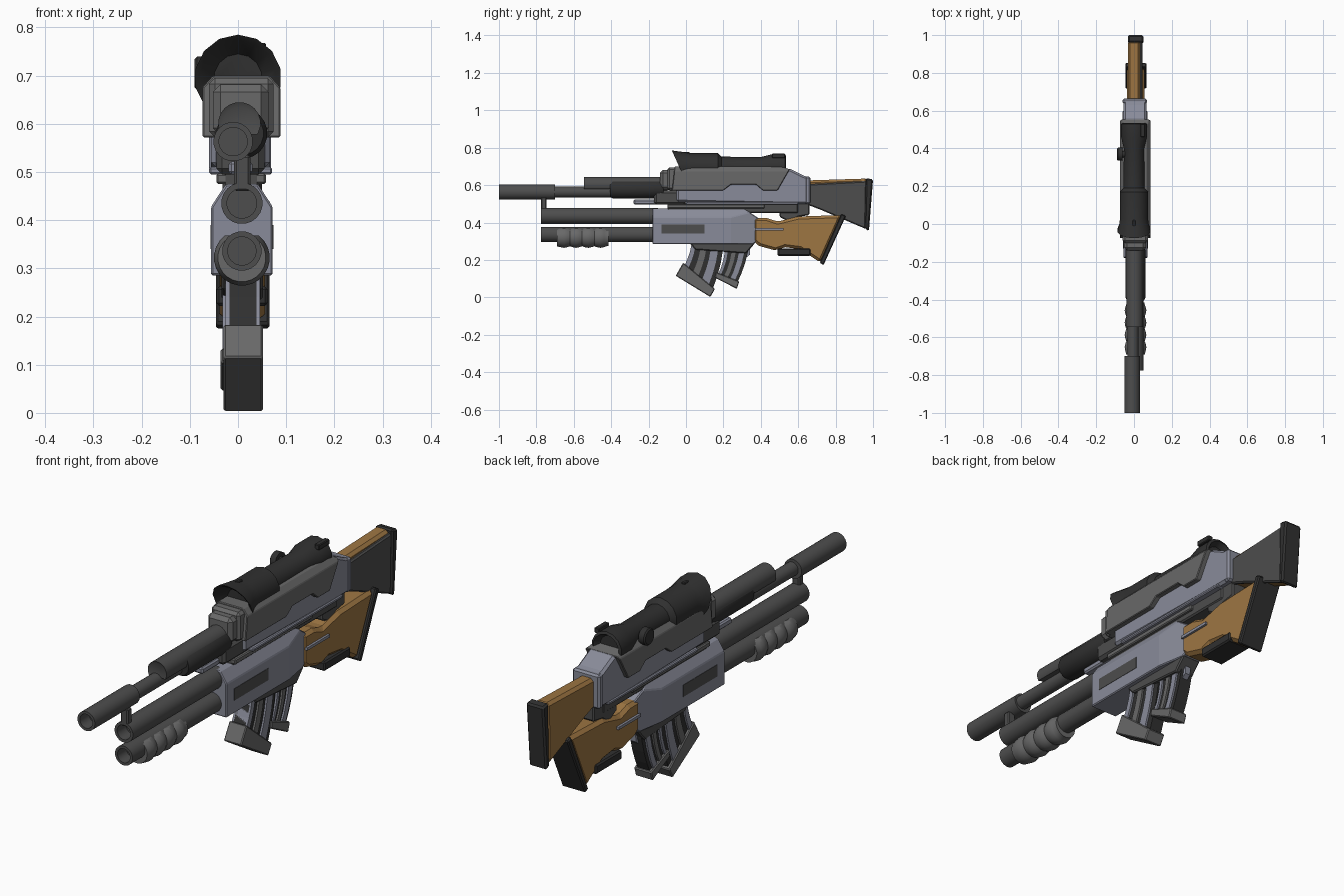
import bpy, bmesh, math
from mathutils import Vector

if "Cube" in bpy.data.objects:
    bpy.data.objects.remove(bpy.data.objects["Cube"])


def mat(name, r, g, b):
    m = bpy.data.materials.new(name)
    m.diffuse_color = (r, g, b, 1)
    m.use_nodes = True
    m.node_tree.nodes["Principled BSDF"].inputs["Base Color"].default_value = m.diffuse_color
    return m


STEEL = mat("blue_steel", .25, .26, .32)
GREY = mat("mid_grey", .14, .14, .14)
DARK = mat("dark_grey", .075, .075, .075)
BLACK = mat("black", .03, .03, .03)
WOOD = mat("wood", .34, .18, .055)


def finish(name, bm, m, bevel=0, smooth=False, cuts=()):
    # each cut trims everything on the outer side of a plane and caps it
    for co, no in cuts:
        r = bmesh.ops.bisect_plane(bm, geom=bm.verts[:] + bm.edges[:] + bm.faces[:], dist=1e-5,
                                   plane_co=co, plane_no=no, clear_outer=True)
        edges = [e for e in r["geom_cut"] if isinstance(e, bmesh.types.BMEdge)]
        bmesh.ops.holes_fill(bm, edges=edges)
    bmesh.ops.recalc_face_normals(bm, faces=bm.faces)
    me = bpy.data.meshes.new(name)
    bm.to_mesh(me)
    bm.free()
    me.materials.append(m)
    ob = bpy.data.objects.new(name, me)
    bpy.context.collection.objects.link(ob)
    if bevel:
        b = ob.modifiers.new("bevel", "BEVEL")
        b.width, b.segments, b.limit_method = bevel, 1, "ANGLE"
    if smooth:
        bpy.context.view_layer.objects.active = ob
        ob.select_set(True)
        bpy.ops.object.shade_smooth_by_angle(angle=math.radians(35))
        ob.select_set(False)
    return ob


def plate(name, pts, x0, x1, m, bevel=0, cuts=()):
    # side profile (y, z) extruded across x
    bm = bmesh.new()
    f = bm.faces.new([bm.verts.new((x0, y, z)) for y, z in pts])
    r = bmesh.ops.extrude_face_region(bm, geom=[f])
    bmesh.ops.translate(bm, vec=(x1 - x0, 0, 0),
                        verts=[v for v in r["geom"] if isinstance(v, bmesh.types.BMVert)])
    return finish(name, bm, m, bevel, cuts=cuts)


def box(name, y0, y1, z0, z1, x0, x1, m, bevel=0, cuts=()):
    return plate(name, [(y0, z0), (y1, z0), (y1, z1), (y0, z1)], x0, x1, m, bevel, cuts)


def lathe(name, prof, x, z, m, n=20, smooth=True, cuts=(), shear=None):
    # (y, radius) profile turned around an axis along y
    bm = bmesh.new()
    rings = []
    for i, (y, r) in enumerate(prof):
        ring = []
        for k in range(n):
            a = 2 * math.pi * (k + .5) / n
            h = r * math.sin(a)
            s = shear(i) * h if shear else 0
            ring.append(bm.verts.new((x + r * math.cos(a), y + s, z + h)))
        rings.append(ring)
    for a, b in zip(rings, rings[1:]):
        for k in range(n):
            bm.faces.new((a[k], a[(k + 1) % n], b[(k + 1) % n], b[k]))
    bm.faces.new(rings[0])
    bm.faces.new(rings[-1])
    return finish(name, bm, m, 0, smooth, cuts)


def tube(name, y0, y1, x, z, r, m, bore=.72, depth=.06, **kw):
    return lathe(name, [(y0 + depth, r * bore), (y0, r * bore), (y0, r), (y1, r)][1 if bore == 0 else 0:],
                 x, z, m, **kw)


def bend(path, t):
    a, b, c = (Vector(p) for p in path)
    return a * (1 - t) * (1 - 2 * t) + b * 4 * t * (1 - t) + c * t * (2 * t - 1)


def magazine(name, front, rear, base, x0, x1):
    # curved body with raised ribs and a floor plate
    def strip(f0, f1):
        ts = [i / 4 for i in range(5)]
        a = [bend(front, t).lerp(bend(rear, t), f0) for t in ts]
        b = [bend(front, t).lerp(bend(rear, t), f1) for t in reversed(ts)]
        return a + b
    plate(name + "_body", strip(0, 1), x0 + .008, x1 - .008, BLACK)
    for i, (f0, f1) in enumerate([(0, .13), (.3, .48), (.62, .85)]):
        plate(f"{name}_rib_{i}", strip(f0, f1), x0, x1, STEEL if i != 1 else GREY)
    return plate(name + "_floor_plate", base, x0 - .004, x1 + .006, GREY, .004)


# upper barrel and handguard
tube("muzzle_sleeve", -1, -.7, -.01, .563, .041, DARK)
lathe("upper_barrel", [(-.72, .029), (-.1, .029)], -.006, .563, DARK)
lathe("handguard_top", [(-.54, .034), (-.545, .044), (-.1, .044)], .003, .601, DARK,
      cuts=[((0, 0, .578), (0, 0, -1))])
lathe("handguard_grip", [(-.405, .045), (-.39, .053), (-.14, .053), (-.12, .048)], .008, .58, BLACK)
box("gas_rod", -.28, -.05, .495, .522, -.02, .03, STEEL, .006)
box("barrel_trunnion", -.17, .0, .495, .57, -.045, .055, DARK, .012)

# shotgun barrel, magazine tube and pump
tube("lower_barrel", -.775, -.15, .008, .435, .043, DARK)
tube("feed_tube", -.775, -.15, .008, .336, .041, DARK)
box("front_post", -.775, -.745, .46, .535, -.008, .026, DARK, .005)
wave = [(-.69, .05)]
for i in range(4):
    y = -.685 + i * .065
    wave += [(y + .012, .054), (y + .033, .058), (y + .052, .054), (y + .065, .049)]
lathe("pump_grip", wave + [(-.415, .049)], .008, .322, GREY, 24,
      cuts=[((0, 0, .368), (0, 0, 1))])

# shotgun receiver with chamfered upper edges and tapered tail
plate("lower_receiver", [(-.18, .285), (.36, .285), (.395, .31), (.415, .37), (.385, .425), (.31, .475), (-.18, .475)],
      -.056, .072, STEEL, .004,
      cuts=[((.04, 0, .477), (1, 0, .65)), ((-.024, 0, .477), (-1, 0, .65)),
            ((.072, .24, 0), (1, .17, 0)), ((-.056, .24, 0), (-1, .17, 0))])
for side, x in (("left", -.0575), ("right", .0695)):
    box("ejection_port_" + side, -.13, .1, .34, .39, x, x + .004, DARK)
    box("safety_bar_" + side, .37, .52, .358, .37, x + (.008 if x < 0 else -.014), x + (.018 if x < 0 else -.004), STEEL)

# lower stock and recoil pad
plate("lower_stock", [(.36, .3), (.39, .275), (.48, .25), (.53, .268), (.61, .258), (.72, .185), (.835, .44),
                      (.6, .432), (.49, .405), (.43, .425), (.36, .425)], -.038, .056, WOOD, .014)
plate("lower_recoil_pad", [(.715, .185), (.735, .172), (.855, .435), (.83, .446)], -.046, .065, BLACK, .005)
box("lower_sling_block", .49, .665, .222, .262, -.045, .062, BLACK, .006)

# connecting pieces between the two guns
box("gun_bridge", -.1, .6, .45, .505, -.032, .045, DARK, .006)
plate("upper_grip", [(.5, .5), (.5, .43), (.56, .4), (.6, .43), (.66, .44), (.66, .52)], -.03, .04, DARK, .006)
box("bridge_rail", -.1, .42, .475, .497, -.045, .058, GREY, .004)

# upper receiver
plate("upper_receiver", [(-.05, .51), (.52, .5), (.66, .5), (.665, .64), (.63, .65), (.56, .685), (.4, .685), (-.05, .6)],
      -.056, .066, STEEL, .01)
box("receiver_band", .0, .6, .495, .51, -.06, .071, STEEL, .004)
box("rear_collar", .635, .665, .5, .645, -.06, .068, STEEL, .008)

# scope mount cover with stepped lower edge
plate("mount_cover", [(-.075, .572), (.2, .572), (.24, .602), (.375, .602), (.41, .572), (.49, .572), (.555, .685),
                      (.5, .7), (-.06, .7)], -.074, .088, GREY, .003,
      cuts=[((.088, 0, .675), (1, 0, .9)), ((-.074, 0, .675), (-1, 0, .9))])
box("mount_front_block", -.14, -.06, .575, .682, -.052, .064, GREY, .016)
box("mount_front_ring", -.1, -.05, .572, .695, -.06, .074, GREY, .012)

# scope with slanted sunshade, eyepiece and dial
lathe("scope", [(.0, .05), (-.03, .08), (-.035, .09), (.0, .08), (.03, .076), (.17, .076), (.19, .057), (.4, .055),
                (.46, .07), (.53, .07), (.535, .06), (.51, .045)], 0, .695, BLACK, 14,
      shear=lambda i: -.45 if i in (1, 2) else 0)
box("scope_front_tab", -.01, .02, .76, .778, -.008, .008, BLACK, .003)
box("scope_rear_tab", .46, .53, .745, .768, .035, .058, BLACK, .003)
dial = lathe("scope_dial", [(0, .018), (.03, .018), (.03, .036), (.055, .036), (.06, .03)], 0, 0, BLACK, 12)
dial.rotation_euler = (0, 0, math.pi / 2)
dial.location = (-.03, .37, .705)

# upper stock: wood body, grey right cheek and recoil pad
stock = [(.65, .5), (.72, .475), (.965, .37), (.97, .635), (.65, .625)]
plate("upper_stock", stock, -.032, .032, WOOD, .012)
plate("stock_cheek", [(.65, .495), (.72, .468), (.96, .366), (.965, .622), (.65, .605)], .025, .044, DARK, .006)
plate("upper_recoil_pad", [(.955, .368), (.978, .355), (1, .63), (.962, .638)], -.032, .05, BLACK, .007)

# two curved magazines
magazine("front_magazine", [(.03, .3), (.02, .24), (-.01, .165)], [(.2, .3), (.185, .18), (.145, .05)],
         [(-.055, .115), (.13, .002), (.155, .045), (-.015, .185)], -.026, .046)
magazine("rear_magazine", [(.21, .3), (.2, .2), (.165, .11)], [(.34, .3), (.315, .18), (.27, .07)],
         [(.155, .105), (.16, .135), (.285, .085), (.272, .045)], -.032, .04)
plate("magazine_well", [(.02, .29), (.05, .255), (.32, .235), (.37, .29)], -.034, .052, DARK, .005)
plate("trigger_guard", [(.325, .29), (.33, .235), (.29, .205), (.3, .195), (.342, .228), (.345, .29)],
      -.005, .02, STEEL)
